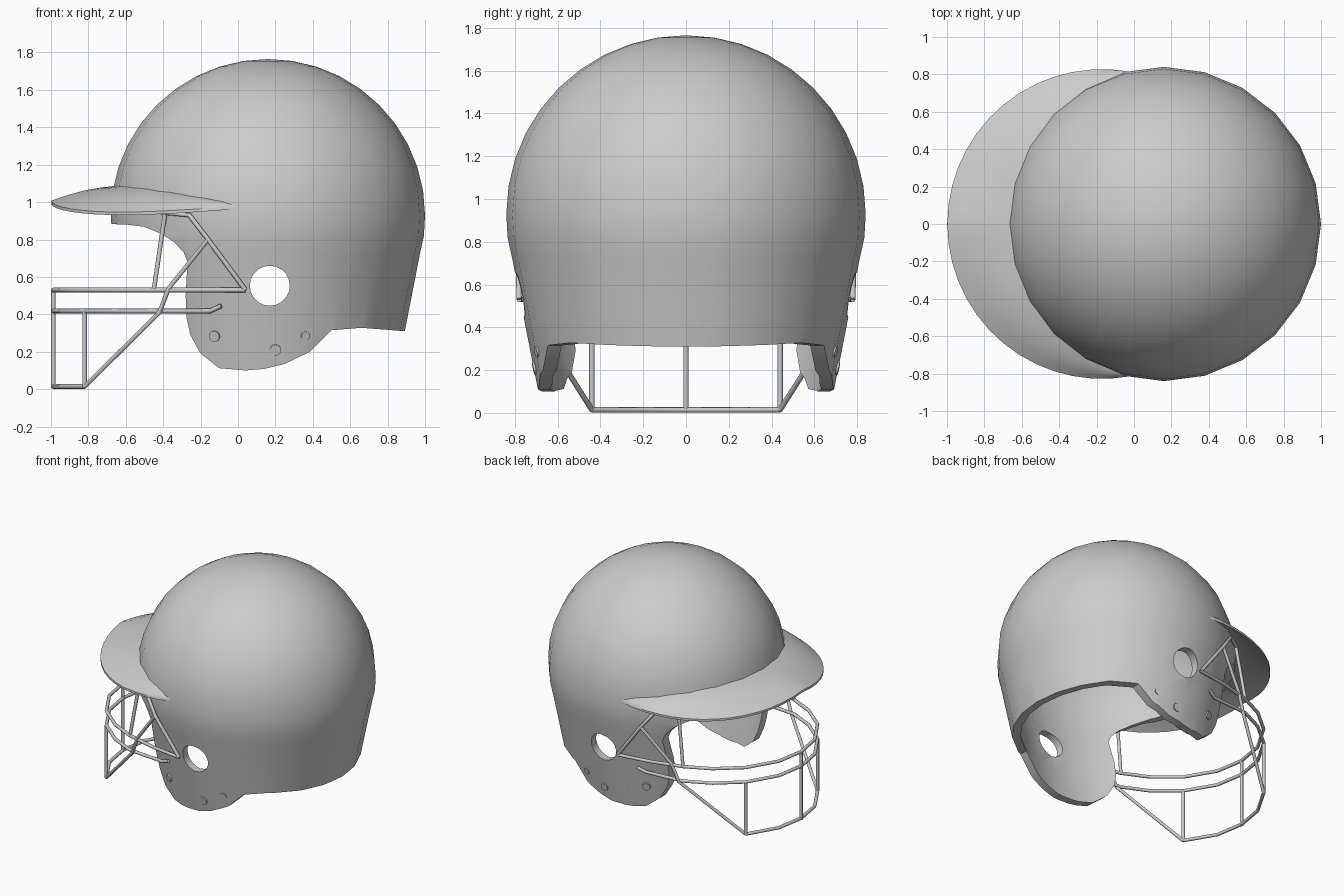
import bpy, bmesh
from math import sin, cos, pi, radians, sqrt
from mathutils import Vector

if "Cube" in bpy.data.objects:
    bpy.data.objects.remove(bpy.data.objects["Cube"])

CX = 0.16          # dome axis
SEG = 24
LOWER = [(0.93, 0.84), (0.82, 0.834), (0.72, 0.812), (0.52, 0.773), (0.31, 0.732), (0.05, 0.68)]


def make(name, bm):
    bmesh.ops.recalc_face_normals(bm, faces=bm.faces)
    me = bpy.data.meshes.new(name)
    bm.to_mesh(me)
    bm.free()
    ob = bpy.data.objects.new(name, me)
    bpy.context.collection.objects.link(ob)
    return ob


def activate(ob):
    bpy.ops.object.select_all(action='DESELECT')
    ob.select_set(True)
    bpy.context.view_layer.objects.active = ob


def smooth(ob, angle=35):
    activate(ob)
    bpy.ops.object.shade_smooth_by_angle(angle=radians(angle))


def shell_radius(z):
    for (z1, r1), (z0, r0) in zip(LOWER, LOWER[1:]):
        if z0 <= z <= z1:
            return r0 + (r1 - r0) * (z - z0) / (z1 - z0)
    return sqrt(max(0, 0.84 ** 2 - (z - 0.93) ** 2))


def grid_faces(bm, rows, closed):
    for a, b in zip(rows, rows[1:]):
        n = len(a)
        for i in range(n if closed else n - 1):
            j = (i + 1) % n
            bm.faces.new((a[i], a[j], b[j], b[i]))


# Hollow dome: outer profile down, inner profile back up, revolved
N, T = 10, 0.06
outer = [(0.84 * sin(pi / 2 * i / N), 0.93 + 0.835 * cos(pi / 2 * i / N)) for i in range(N)]
outer += [(r, z) for z, r in LOWER]
inner = [(r - T, z) for z, r in reversed(LOWER)]
inner += [((0.84 - T) * sin(pi / 2 * i / N), 0.93 + (0.835 - T) * cos(pi / 2 * i / N))
          for i in reversed(range(N))]
bm = bmesh.new()
rows = [[bm.verts.new((CX + r * cos(2 * pi * k / SEG), r * sin(2 * pi * k / SEG), z))
         for k in range(SEG)] for r, z in outer + inner]
grid_faces(bm, rows, True)
bmesh.ops.remove_doubles(bm, verts=bm.verts, dist=1e-5)
bmesh.ops.dissolve_degenerate(bm, edges=bm.edges, dist=1e-6)
shell = make("helmet_shell", bm)

# Side outline with ear flap and face opening, used to trim the dome
outline = [(1.2, 0.29), (0.89, 0.31), (0.66, 0.328), (0.50, 0.315), (0.385, 0.20), (0.25, 0.135),
           (0.14, 0.108), (0.04, 0.10), (-0.10, 0.112), (-0.20, 0.19), (-0.255, 0.29),
           (-0.275, 0.38), (-0.28, 0.50), (-0.27, 0.68), (-0.29, 0.73), (-0.34, 0.785),
           (-0.41, 0.83), (-0.50, 0.868), (-0.60, 0.88), (-0.9, 0.89), (-0.9, 1.95), (1.2, 1.95)]
bm = bmesh.new()
face = bm.faces.new([bm.verts.new((x, -1.1, z)) for x, z in outline])
ext = bmesh.ops.extrude_face_region(bm, geom=[face])
bmesh.ops.translate(bm, verts=[g for g in ext['geom'] if isinstance(g, bmesh.types.BMVert)],
                    vec=(0, 2.2, 0))
trim = make("trim_cutter", bm)

# Ear hole cutter through both sides
bpy.ops.mesh.primitive_cylinder_add(vertices=20, radius=0.107, depth=2.4,
                                    location=(0.17, 0, 0.553), rotation=(pi / 2, 0, 0))
ear = bpy.context.object
ear.name = "ear_hole_cutter"

for cutter, op in ((trim, 'INTERSECT'), (ear, 'DIFFERENCE')):
    m = shell.modifiers.new(cutter.name, 'BOOLEAN')
    m.object, m.operation, m.solver = cutter, op, 'EXACT'
activate(shell)
bpy.ops.object.convert(target='MESH')
for cutter in (trim, ear):
    bpy.data.objects.remove(cutter)
smooth(shell, 30)

# Brim: crescent between the dome and a circular outer edge, drooping at the sides
bm = bmesh.new()
rows = []
for i in range(-14, 15):
    s = i / 14
    t = abs(s)
    a, b = radians(78) * s, radians(100.5) * s
    p = Vector((CX - 0.80 * cos(a), 0.80 * sin(a), 1.07 - 0.10 * t ** 3))
    q = Vector((-0.17 - 0.828 * cos(b), 0.828 * sin(b), 1.0 - 0.03 * t - 0.045 * sin(pi * t)))
    top, bot = [], []
    for k in range(5):
        v = k / 4
        c = p.lerp(q, v) + Vector((0, 0, 0.015 * sin(pi * v)))
        h = 0.018 - 0.01 * v
        top.append(bm.verts.new(c + Vector((0, 0, h))))
        bot.append(bm.verts.new(c - Vector((0, 0, h))))
    rows.append(top + bot[::-1])
grid_faces(bm, rows, True)
bm.faces.new(rows[0])
bm.faces.new(rows[-1])
smooth(make("brim", bm), 40)


# Face guard wires
def wire(name, paths, r=0.0125):
    cu = bpy.data.curves.new(name, 'CURVE')
    cu.dimensions = '3D'
    cu.bevel_depth, cu.bevel_resolution, cu.use_fill_caps = r, 2, True
    for path in paths:
        sp = cu.splines.new('POLY')
        sp.points.add(len(path) - 1)
        for pt, co in zip(sp.points, path):
            pt.co = (*co, 1)
    ob = bpy.data.objects.new(name, cu)
    bpy.context.collection.objects.link(ob)
    activate(ob)
    bpy.ops.object.convert(target='MESH')
    smooth(bpy.context.object, 50)


def flip(path):
    return [(x, -y, z) for x, y, z in path]


def hoop(half):
    """Half path starting on the centre line, continued on the other side."""
    return flip(half)[:0:-1] + half


arc = [(-0.987, 0), (-0.95, 0.22), (-0.82, 0.44), (-0.64, 0.59), (-0.45, 0.68)]
upper = [(x, y, 0.53) for x, y in arc + [(-0.2, 0.745), (0.04, 0.78)]]
lower = [(x, y, 0.418) for x, y in arc + [(-0.15, 0.705)]] + [(-0.09, 0.725, 0.445)]
base = [(x, y, 0.014) for x, y in arc[:3]]
wire("guard_upper_bar", [hoop(upper)])
wire("guard_lower_bar", [hoop(lower)])
wire("guard_base_bar", [hoop(base)])
wire("guard_centre_post", [[(-0.987, 0, 0.005), (-0.987, 0, 0.53)]])

post = [(-0.82, 0.44, 0.01), (-0.82, 0.44, 0.418)]
strut = [(-0.82, 0.44, 0.014), (-0.42, 0.69, 0.41), (-0.37, 0.705, 0.54), (-0.16, 0.785, 0.80)]
brace = [(0.04, 0.78, 0.53), (-0.16, 0.785, 0.80), (-0.26, 0.745, 0.93), (-0.41, 0.64, 0.945)]
hanger = [(-0.39, 0.65, 0.94), (-0.45, 0.68, 0.53)]
for name, path in (("guard_side_post", post), ("guard_strut", strut),
                   ("guard_brace", brace), ("guard_hanger", hanger)):
    wire(name, [path, flip(path)])

# Flush fasteners on the ear flaps
for side in (-1, 1):
    for x, z, r in ((-0.125, 0.283, 0.03), (0.2, 0.21, 0.03), (0.36, 0.285, 0.025)):
        R = shell_radius(z) - 0.004
        y = side * sqrt(R * R - (x - CX) ** 2)
        normal = Vector((x - CX, y, -0.2 * R))
        bpy.ops.mesh.primitive_cylinder_add(vertices=12, radius=r, depth=0.016, location=(x, y, z))
        ob = bpy.context.object
        ob.name = "flap_fastener"
        ob.rotation_euler = normal.to_track_quat('Z', 'Y').to_euler()
        smooth(ob)
